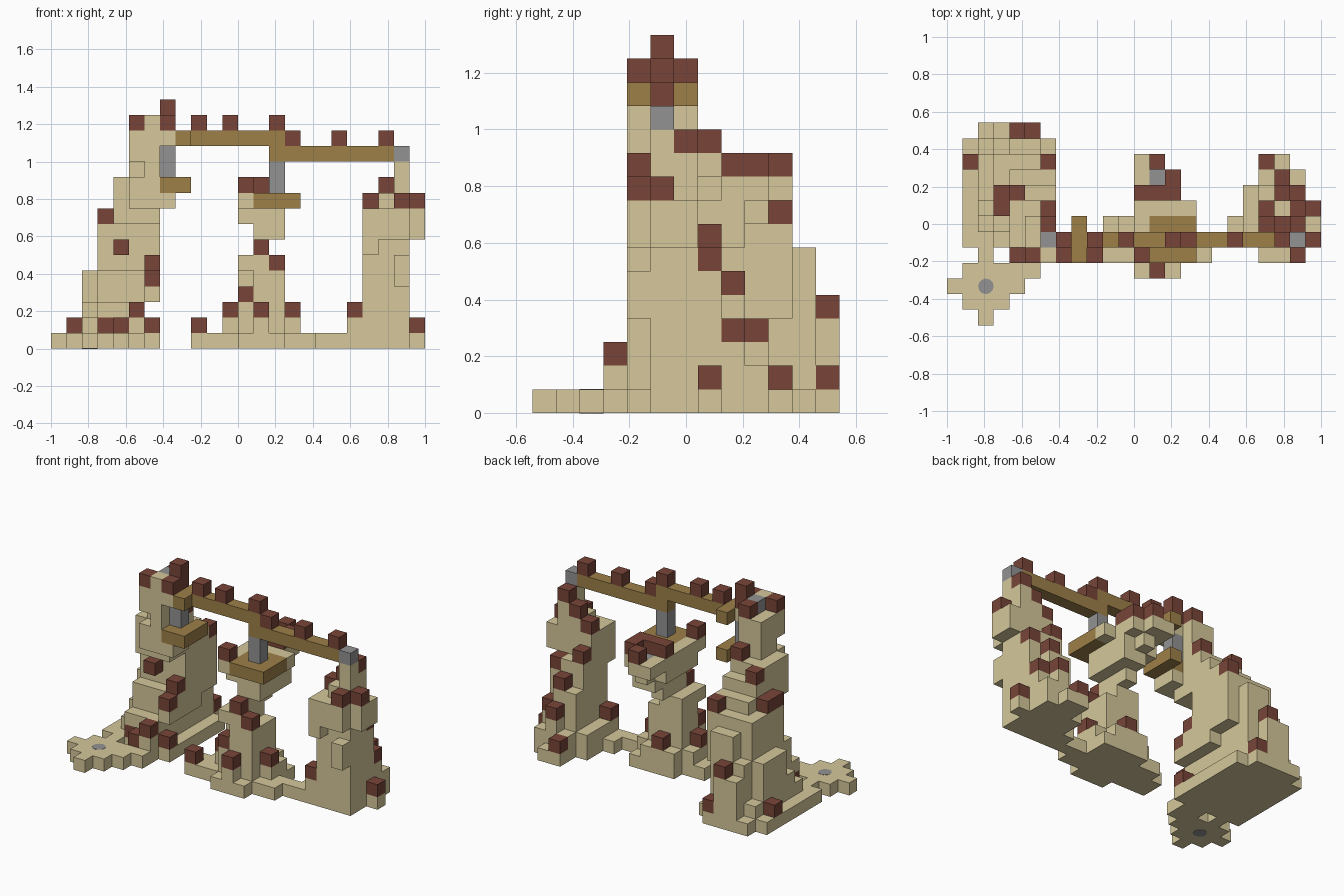
import bpy
import bmesh
from mathutils import Vector

if "Cube" in bpy.data.objects:
    bpy.data.objects.remove(bpy.data.objects["Cube"], do_unlink=True)

UNIT = 1 / 12
ORIGIN = Vector((-1, -6.5 * UNIT, 0))
claimed = set()


def make_material(name, colour):
    material = bpy.data.materials.new(name)
    material.use_nodes = True
    material.diffuse_color = (*colour, 1)
    shader = material.node_tree.nodes["Principled BSDF"]
    shader.inputs["Base Color"].default_value = (*colour, 1)
    return material


sandstone = make_material("sandstone", (.67, .58, .33))
russet = make_material("russet", (.19, .06, .04))
timber = make_material("timber", (.34, .215, .065))
grey_metal = make_material("grey metal", (.29, .29, .29))


def span(value):
    low, high = value if isinstance(value, tuple) else (value, value)
    return range(low, high + 1)


def block(x, y, z):
    """All grid cells in an inclusive box."""
    return {(i, j, k) for i in span(x) for j in span(y) for k in span(z)}


def build(name, material, *blocks):
    """Turn a union of blocks into one outer shell, skipping cells in use."""
    cells = set().union(*blocks) - claimed
    claimed.update(cells)
    bm = bmesh.new()
    corners = {}

    def corner(position):
        key = tuple(position)
        if key not in corners:
            corners[key] = bm.verts.new(ORIGIN + Vector(key) * UNIT)
        return corners[key]

    for cell in sorted(cells):
        for axis in range(3):
            for side in (0, 1):
                near = list(cell)
                near[axis] += 2 * side - 1
                if tuple(near) in cells:
                    continue
                ring = []
                for u, v in ((0, 0), (1, 0), (1, 1), (0, 1)):
                    point = list(cell)
                    point[axis] += side
                    point[(axis + 1) % 3] += u
                    point[(axis + 2) % 3] += v
                    ring.append(corner(point))
                bm.faces.new(ring if side else ring[::-1])
    mesh = bpy.data.meshes.new(name)
    bm.to_mesh(mesh)
    bm.free()
    mesh.materials.append(material)
    obj = bpy.data.objects.new(name, mesh)
    bpy.context.collection.objects.link(obj)


def build_cubes(name, material, cells):
    build(name, material, set(cells))


# Russet plant cubes
build_cubes("west_tower_plants", russet, [
    (7, 5, 15), (7, 5, 14), (7, 4, 14), (5, 4, 14), (6, 6, 14), (6, 7, 11),
    (4, 8, 10), (3, 8, 8), (3, 7, 8), (6, 10, 8), (4, 6, 6), (6, 6, 5),
    (6, 5, 4), (5, 4, 2), (4, 4, 1), (3, 5, 1), (6, 5, 1), (1, 10, 1),
    (5, 12, 1), (4, 12, 4)])
build_cubes("middle_pillar_plants", russet, [
    (12, 4, 10), (13, 10, 10), (14, 9, 10), (12, 8, 10), (13, 8, 10),
    (14, 8, 10), (13, 4, 6), (14, 4, 5), (12, 4, 3), (11, 5, 2),
    (15, 5, 2), (13, 3, 2), (13, 7, 2), (9, 4, 1)])
build_cubes("east_tower_plants", russet, [
    (22, 6, 11), (21, 6, 10), (20, 6, 9), (22, 4, 9), (23, 5, 9),
    (20, 7, 7), (22, 7, 6), (21, 8, 5), (21, 9, 3),
    (22, 8, 3), (19, 5, 2), (20, 10, 1), (23, 7, 1)])
build_cubes("bridge_plants", russet, [
    (9, 5, 14), (11, 5, 14), (14, 5, 14),
    (15, 5, 13), (18, 5, 13), (21, 5, 13)])

# Timber bridge and platforms
build("bridge_beam", timber,
      block(x=(8, 14), y=5, z=13),
      block(x=8, y=(4, 6), z=13),
      block(x=(14, 21), y=5, z=12))
build("west_platform", timber,
      block(x=7, y=(4, 5), z=10),
      block(x=8, y=(4, 6), z=10))
build("middle_platform", timber, block(x=(13, 15), y=(4, 6), z=9))

# Grey posts and caps
build("west_post", grey_metal, block(x=7, y=5, z=(11, 12)))
build("middle_post", grey_metal, block(x=14, y=5, z=(10, 11)))
build("bridge_end_cap", grey_metal, block(x=22, y=5, z=12))
build("west_tower_cap", grey_metal, block(x=6, y=5, z=14))
build("middle_basin", grey_metal, block(x=13, y=9, z=9))

# Stepping pad in front of the west tower
build("front_pad", sandstone,
      block(x=2, y=(0, 4), z=0),
      block(x=(1, 3), y=1, z=0),
      block(x=(0, 4), y=2, z=0),
      block(x=(1, 5), y=3, z=0),
      block(x=(4, 5), y=4, z=0),
      block(x=5, y=4, z=1))

# West tower, from the ground up
build("west_tower", sandstone,
      block(x=(1, 6), y=(5, 11), z=0),
      block(x=(2, 5), y=12, z=0),
      block(x=(3, 4), y=12, z=(1, 3)),
      block(x=(3, 5), y=(5, 11), z=(1, 2)),
      block(x=2, y=(6, 11), z=1),
      block(x=2, y=(7, 10), z=2),
      block(x=2, y=(8, 10), z=(3, 4)),
      block(x=(3, 5), y=(6, 11), z=(3, 4)),
      block(x=6, y=(5, 8), z=3),
      block(x=6, y=(6, 10), z=4),
      block(x=(3, 5), y=(7, 10), z=(5, 6)),
      block(x=(4, 5), y=11, z=(5, 6)),
      block(x=6, y=(7, 10), z=(5, 6)),
      block(x=(3, 6), y=(7, 10), z=7),
      block(x=(4, 6), y=(5, 9), z=8),
      block(x=(4, 6), y=(5, 8), z=9),
      block(x=(4, 6), y=(5, 7), z=10),
      block(x=(5, 6), y=4, z=(9, 10)),
      block(x=7, y=(4, 5), z=9),
      block(x=6, y=4, z=11),
      block(x=(5, 6), y=(5, 6), z=11),
      block(x=(5, 6), y=(4, 6), z=(12, 13)),
      block(x=7, y=(4, 5), z=13),
      block(x=6, y=4, z=14))

# Middle pillar with its flared top
build("middle_pillar", sandstone,
      block(x=(12, 14), y=3, z=0),
      block(x=13, y=3, z=1),
      block(x=(11, 16), y=4, z=0),
      block(x=(9, 10), y=4, z=0),
      block(x=(10, 15), y=6, z=0),
      block(x=(12, 15), y=7, z=0),
      block(x=(11, 15), y=(5, 6), z=1),
      block(x=(12, 14), y=(4, 7), z=1),
      block(x=(12, 14), y=(4, 6), z=2),
      block(x=(13, 14), y=4, z=(3, 4)),
      block(x=(12, 14), y=(5, 6), z=(3, 4)),
      block(x=(12, 13), y=(4, 6), z=5),
      block(x=13, y=(5, 7), z=6),
      block(x=(13, 14), y=(5, 8), z=7),
      block(x=(12, 14), y=(5, 8), z=8),
      block(x=13, y=9, z=8),
      block(x=12, y=(4, 6), z=9),
      block(x=(12, 14), y=(7, 9), z=9),
      block(x=(12, 13), y=10, z=9),
      block(x=15, y=7, z=9))

# Low wall joining the pillar and the east tower
build("low_wall", sandstone, block(x=(9, 18), y=5, z=0))

# East tower
build("east_tower", sandstone,
      block(x=(19, 22), y=(5, 6), z=0),
      block(x=(19, 23), y=7, z=0),
      block(x=18, y=6, z=0),
      block(x=(19, 22), y=8, z=0),
      block(x=(20, 22), y=9, z=0),
      block(x=(20, 21), y=10, z=0),
      block(x=(19, 22), y=(5, 8), z=1),
      block(x=(20, 22), y=9, z=1),
      block(x=(20, 22), y=(5, 8), z=2),
      block(x=21, y=9, z=2),
      block(x=(20, 21), y=8, z=(3, 4)),
      block(x=(20, 22), y=(5, 7), z=(3, 5)),
      block(x=22, y=4, z=(4, 5)),
      block(x=(20, 21), y=7, z=6),
      block(x=(20, 22), y=(5, 6), z=6),
      block(x=(20, 22), y=(4, 6), z=(7, 8)),
      block(x=20, y=4, z=6),
      block(x=23, y=(5, 6), z=(7, 8)),
      block(x=(21, 22), y=(5, 6), z=9),
      block(x=22, y=(5, 6), z=10),
      block(x=22, y=5, z=11))

# Round grey peg set through the pad
bpy.ops.mesh.primitive_cylinder_add(
    vertices=12, radius=UNIT / 2, depth=UNIT + .003,
    location=ORIGIN + Vector((2.5, 2.5, .5)) * UNIT)
peg = bpy.context.object
peg.name = "pad_peg"
peg.data.materials.append(grey_metal)
